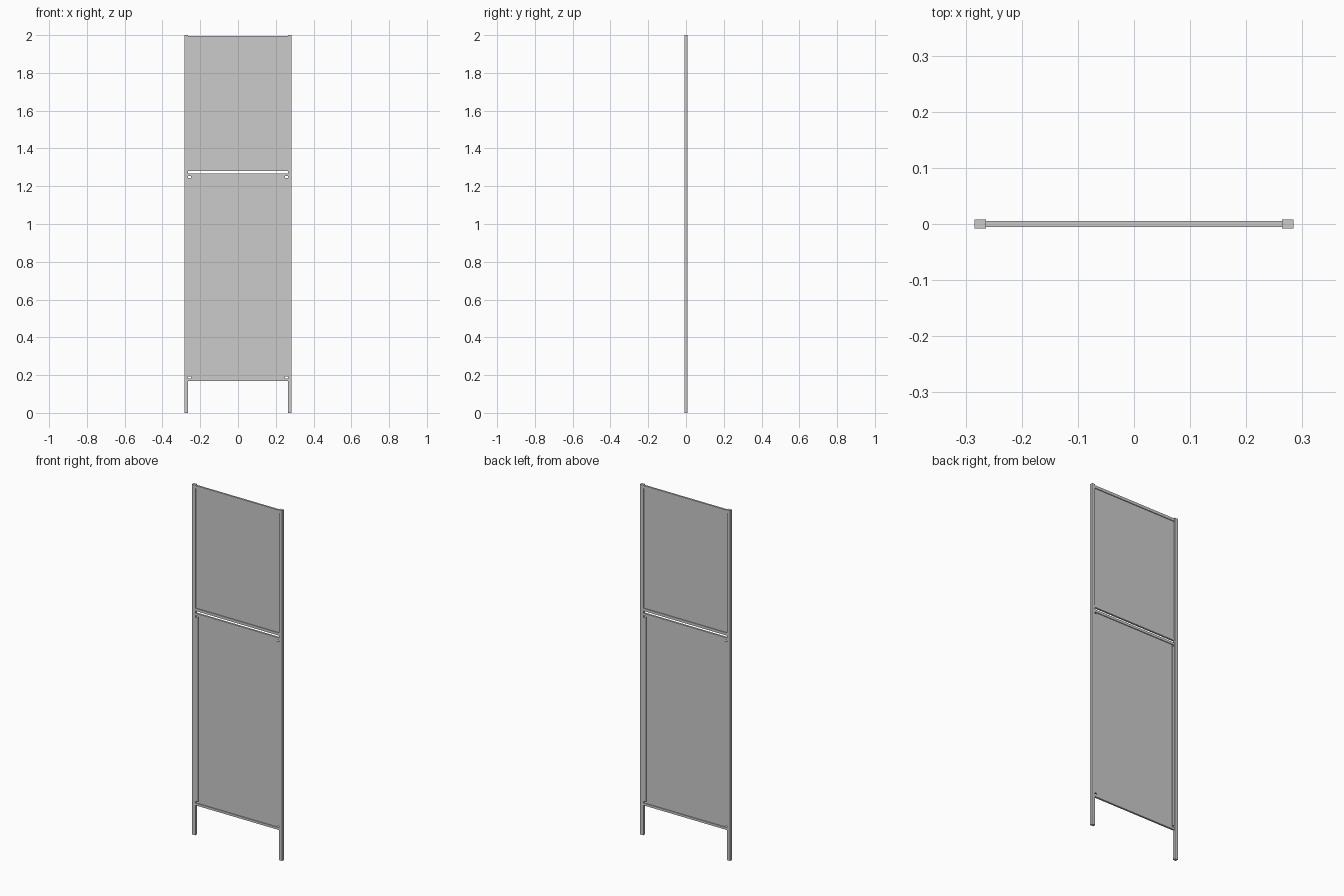
import bpy, bmesh
from mathutils import Matrix, Vector

if "Cube" in bpy.data.objects:
    bpy.data.objects.remove(bpy.data.objects["Cube"])


def box(name, x, y, z):
    """Axis-aligned box from (min, max) ranges."""
    lo, hi = Vector((x[0], y[0], z[0])), Vector((x[1], y[1], z[1]))
    bm = bmesh.new()
    bmesh.ops.create_cube(bm, size=1, matrix=Matrix.Translation((lo + hi) / 2)
                          @ Matrix.Diagonal((*(hi - lo), 1)))
    mesh = bpy.data.meshes.new(name)
    bm.to_mesh(mesh)
    bm.free()
    obj = bpy.data.objects.new(name, mesh)
    bpy.context.collection.objects.link(obj)
    return obj


POST_IN, POST_OUT, POST_Y = 0.264, 0.284, 0.008
STILE_IN, RAIL_Y, PANEL_Y = 0.250, 0.0055, 0.001

# Posts and the lower panel's side stiles; stiles stop short, leaving corner slots
for side, s in (("left", -1), ("right", 1)):
    span = lambda a, b: sorted((s * a, s * b))
    box(side + "_post", span(POST_IN, POST_OUT), (-POST_Y, POST_Y), (0, 2))
    box(side + "_stile", span(STILE_IN, POST_IN), (-RAIL_Y, RAIL_Y), (0.192, 1.244))

# Horizontal rails spanning between the posts
rails = {"lower_bottom_rail": (0.17, 0.183), "lower_top_rail": (1.253, 1.267),
         "upper_bottom_rail": (1.28, 1.295), "upper_top_rail": (1.98, 1.996)}
for name, z in rails.items():
    box(name, (-POST_IN, POST_IN), (-RAIL_Y, RAIL_Y), z)

# Thin infill panels
box("lower_panel", (-STILE_IN, STILE_IN), (-PANEL_Y, PANEL_Y), (0.183, 1.253))
box("upper_panel", (-POST_IN, POST_IN), (-PANEL_Y, PANEL_Y), (1.295, 1.98))
